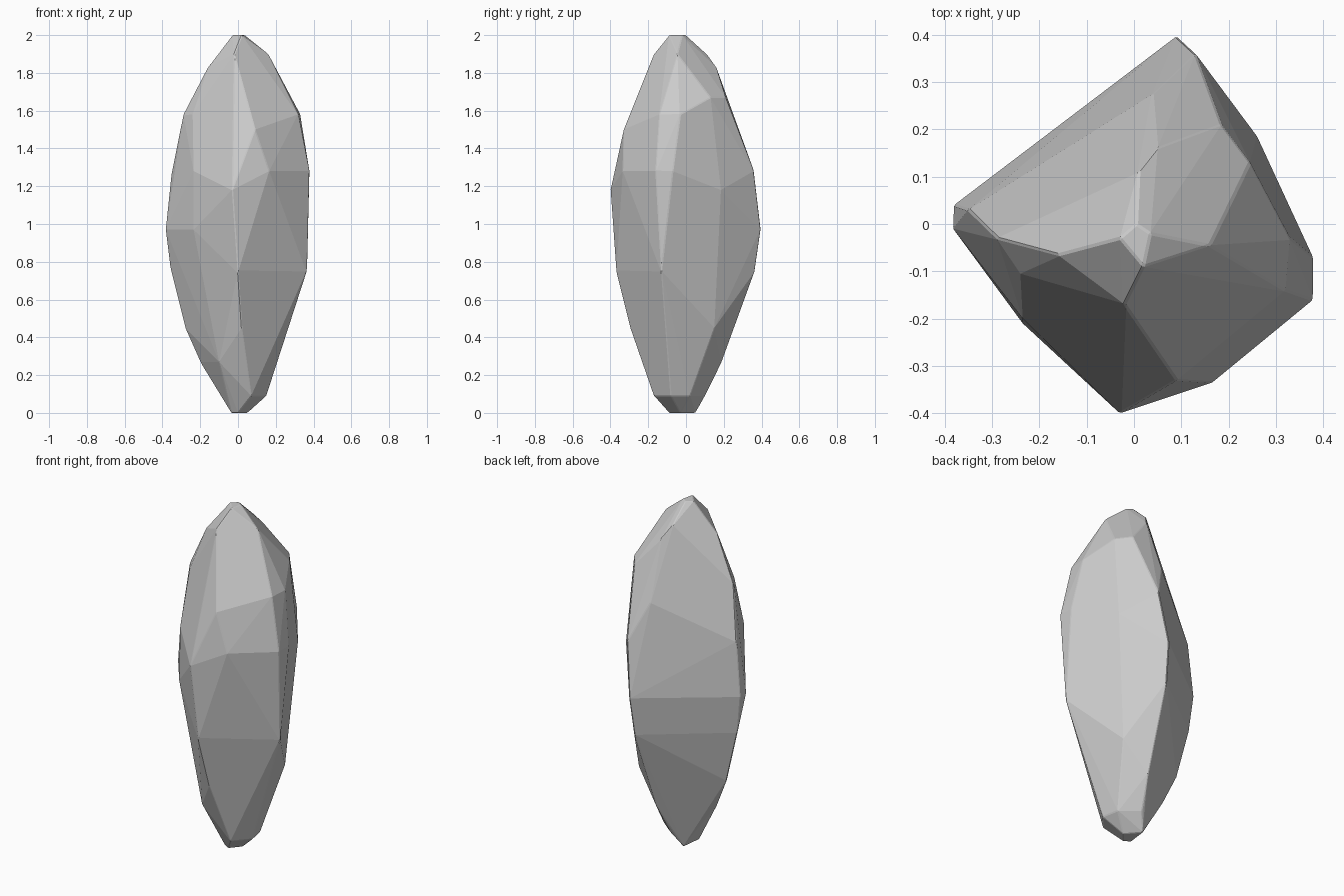
import bpy, bmesh, math

# Facet corners of the stone, grouped by height
levels = {
    2.00: [(-0.03, -0.03), (0.005, 0.0), (0.035, -0.02), (0.02, -0.09)],
    1.90: [(0.16, -0.045), (0.01, 0.11), (-0.02, -0.17)],
    1.83: [(-0.16, -0.065), (0.05, 0.16)],
    1.67: [(0.245, 0.13), (0.185, 0.21)],
    1.58: [(-0.29, -0.03), (-0.24, -0.105), (0.33, -0.03), (0.32, -0.14)],
    1.50: [(0.09, -0.33), (0.04, 0.275)],
    1.28: [(0.378, -0.07), (0.378, -0.16), (0.165, -0.335), (0.13, 0.36),
           (-0.35, 0.03), (-0.235, -0.20)],
    1.18: [(-0.03, -0.40), (0.26, 0.185)],
    0.97: [(-0.38, 0.04), (-0.382, -0.01), (0.09, 0.397), (-0.235, -0.21)],
    0.75: [(0.0, -0.37), (0.365, -0.13), (0.08, 0.365), (-0.355, 0.03)],
    0.45: [(0.02, -0.295), (-0.28, 0.02), (0.20, 0.15)],
    0.27: [(-0.20, 0.0), (-0.10, -0.19), (0.06, 0.19)],
    0.09: [(0.15, -0.08), (0.13, 0.02), (0.07, -0.17), (0.03, 0.10)],
    0.00: [(-0.035, -0.07), (0.0, -0.09), (0.05, -0.03), (-0.02, 0.05)],
}

# Stone: convex hull of the corners, near-flat facets merged
bm = bmesh.new()
for z, ring in levels.items():
    for x, y in ring:
        bm.verts.new((x, y, z))
res = bmesh.ops.convex_hull(bm, input=bm.verts)
loose = [v for v in bm.verts if not v.link_faces]
bmesh.ops.delete(bm, geom=loose, context='VERTS')
bmesh.ops.dissolve_limit(bm, angle_limit=math.radians(3),
                         verts=bm.verts, edges=bm.edges)
bmesh.ops.recalc_face_normals(bm, faces=bm.faces)
mesh = bpy.data.meshes.new("stone")
bm.to_mesh(mesh)
bm.free()
stone = bpy.data.objects.new("stone", mesh)
bpy.context.collection.objects.link(stone)

# Slightly softened facet edges
bev = stone.modifiers.new("soft_edges", 'BEVEL')
bev.width = 0.004
bev.segments = 1
bev.limit_method = 'ANGLE'
bev.angle_limit = math.radians(20)
